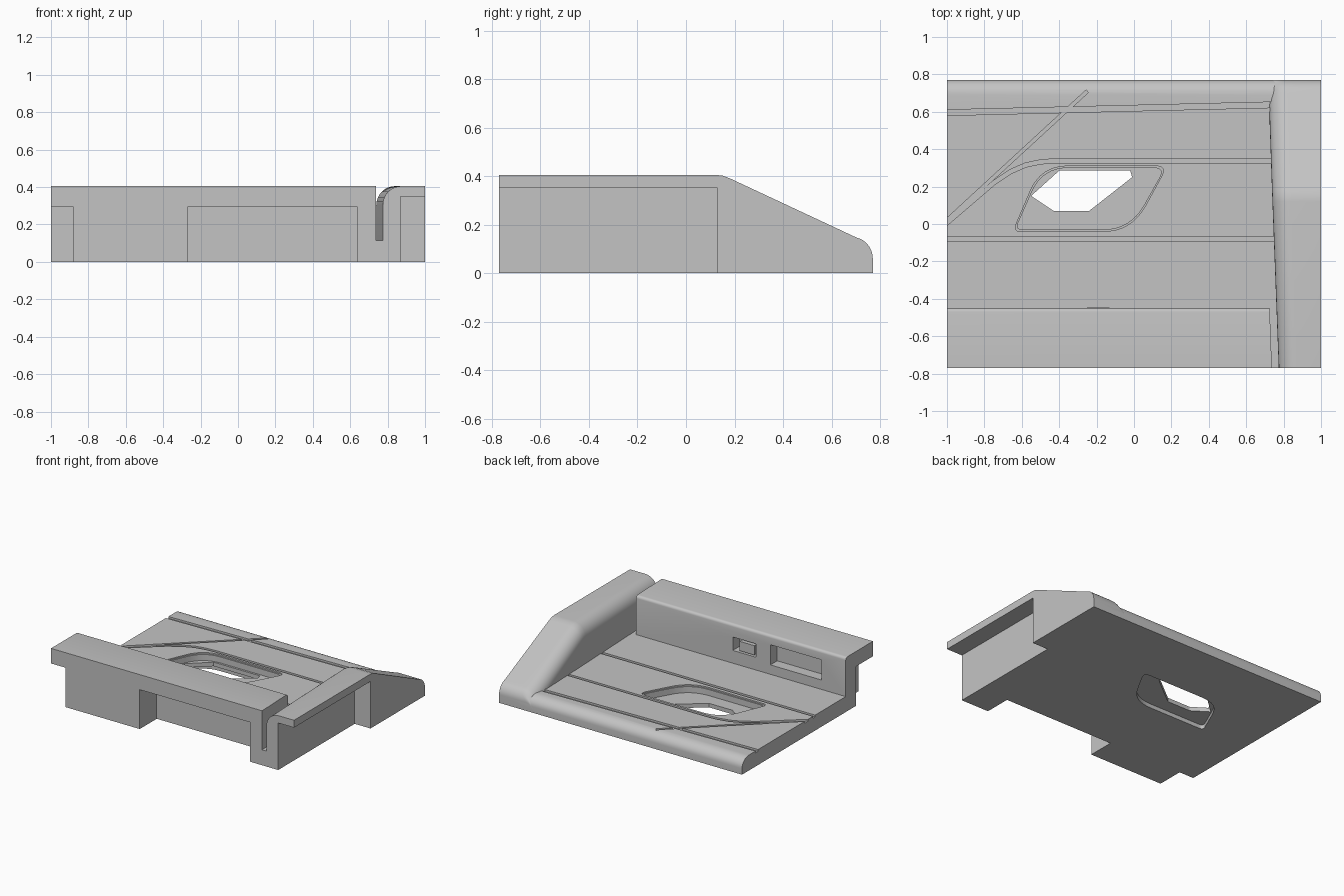
import bpy, bmesh, math
from mathutils import Vector

cube = bpy.data.objects.get("Cube")
if cube:
    bpy.data.objects.remove(cube)

grey = bpy.data.materials.new("plain grey")
grey.use_nodes = True
COLOUR = (0.55, 0.55, 0.55, 1)
grey.diffuse_color = COLOUR
grey.node_tree.nodes["Principled BSDF"].inputs["Base Color"].default_value = COLOUR

FLOOR = 0.115
TOP = 0.405


def loft(name, sections):
    """Skin matching closed sections and cap both ends."""
    bm = bmesh.new()
    rings = [[bm.verts.new(p) for p in s] for s in sections]
    for a, b in zip(rings, rings[1:]):
        for i in range(len(a)):
            j = (i + 1) % len(a)
            bm.faces.new((a[i], a[j], b[j], b[i]))
    bm.faces.new(rings[0])
    bm.faces.new(rings[-1])
    bmesh.ops.recalc_face_normals(bm, faces=bm.faces)
    mesh = bpy.data.meshes.new(name)
    bm.to_mesh(mesh)
    bm.free()
    mesh.materials.append(grey)
    obj = bpy.data.objects.new(name, mesh)
    bpy.context.collection.objects.link(obj)
    return obj


def prism(name, outline, z0, z1):
    return loft(name, [[(x, y, z) for x, y in outline] for z in (z0, z1)])


def box(name, x0, x1, y0, y1, z0, z1):
    return prism(name, [(x0, y0), (x1, y0), (x1, y1), (x0, y1)], z0, z1)


def rounded(corners, radii, steps=8):
    """Closed outline with softened corners."""
    pts = []
    pv = [Vector(c) for c in corners]
    for i, p in enumerate(pv):
        a = p + (pv[i - 1] - p).normalized() * radii[i]
        b = p + (pv[(i + 1) % len(pv)] - p).normalized() * radii[i]
        for k in range(steps + 1):
            t = k / steps
            pts.append(tuple(a * (1 - t) ** 2 + p * 2 * t * (1 - t) + b * t * t))
    return pts


def arc(cy, cz, ry, rz, start, end, steps=8):
    angles = [math.radians(start + (end - start) * i / steps) for i in range(steps + 1)]
    return [(cy + ry * math.cos(a), cz + rz * math.sin(a)) for a in angles]


def ribbon(path, width):
    """Outline of a strip of even width along a path."""
    pv = [Vector(p) for p in path]
    left, right = [], []
    for i, p in enumerate(pv):
        d = (pv[min(i + 1, len(pv) - 1)] - pv[max(i - 1, 0)]).normalized()
        n = Vector((-d.y, d.x)) * width / 2
        left.append(tuple(p + n))
        right.append(tuple(p - n))
    return left + right[::-1]


def cut(target, cutter):
    mod = target.modifiers.new("cut", "BOOLEAN")
    mod.operation = "DIFFERENCE"
    mod.solver = "EXACT"
    mod.object = cutter
    bpy.context.view_layer.objects.active = target
    bpy.ops.object.modifier_apply(modifier=mod.name)
    bpy.data.objects.remove(cutter)


# Base plate and front wall share one side profile (y, z)
profile = [(-0.77, 0), (-0.77, TOP)]
profile += arc(-0.47, TOP - 0.02, 0.02, 0.02, 90, 0, 4)
profile += [(-0.45, FLOOR)]
profile += arc(0.69, 0.045, 0.08, 0.07, 90, 0)
profile += [(0.77, 0)]
body = loft("plate_and_wall", [[(x, y, z) for y, z in profile] for x in (-1, 0.8)])

# Narrow slot between the wall and the side ridge
cut(body, prism("slot_cutter", [(0.725, -0.44), (0.742, -0.9), (0.9, -0.9), (0.9, -0.44)],
                FLOOR, 1))

# Recesses under the wall
for x0, x1 in ((-1.1, -0.88), (-0.27, 0.64)):
    cut(body, box("recess_cutter", x0, x1, -0.9, -0.57, -0.1, 0.293))

# Pockets in the inner wall face
for x0, x1, z0, z1 in ((-0.26, -0.07, 0.21, 0.31), (-0.80, -0.38, 0.185, 0.335)):
    cut(body, box("pocket_cutter", x0, x1, -0.53, -0.4, z0, z1))

# Slanted opening: recessed above and below a thin web with a smaller window
corners = [(-0.635, -0.03), (-0.02, -0.03), (0.165, 0.30), (-0.49, 0.30)]
radii = [0.04, 0.15, 0.06, 0.14]
opening = rounded(corners, radii)
rim = [(-0.24 + (x + 0.24) * 1.03, 0.135 + (y - 0.135) * 1.06) for x, y in opening]
window = [(-0.55, 0.15), (-0.43, 0.07), (-0.24, 0.07), (-0.01, 0.25), (-0.02, 0.285), (-0.40, 0.285)]
cut(body, prism("rim_cutter", rim, FLOOR - 0.01, 0.2))
cut(body, prism("upper_opening_cutter", opening, 0.06, 0.2))
cut(body, prism("lower_opening_cutter", opening, -0.1, 0.03))
cut(body, prism("window_cutter", window, -0.1, 0.2))

# Shallow grooves across the plate
grooves = [
    ([(-1.1, -0.078), (0.9, -0.078)], 0.024),
    ([(-1.1, 0.593), (0.9, 0.641)], 0.03),
    ([(-1.1, -0.072), (-0.25, 0.71)], 0.018),
    ([(0.9, 0.338), (-0.42, 0.338), (-0.50, 0.332), (-0.58, 0.315), (-0.66, 0.28),
      (-0.75, 0.22), (-1.1, -0.08)], 0.022),
]
for path, width in grooves:
    cut(body, prism("groove_cutter", ribbon(path, width), FLOOR - 0.014, 0.2))

# Small catch inside the small pocket
catch = box("pocket_catch", -0.25, -0.13, -0.54, -0.446, 0.225, 0.295)

# Side ridge: sloping towards the back, rounded on its inner edge
spine = [(-0.77, TOP), (0.12, TOP), (0.15, 0.402), (0.18, 0.391), (0.70, 0.148)]
spine += arc(0.68, 0.06, 0.09, 0.09, 62, 0)
sections = []
for y, h in spine:
    inner = 0.72 + (0.65 - min(y, 0.65)) * 0.038
    r = min(0.1, h * 0.9)
    curve = arc(inner + r, h - r, r, r, 180, 90)
    pts = [(inner, 0)] + curve + [(1, h), (1, 0)]
    sections.append([(x, y, z) for x, z in pts])
ridge = loft("side_ridge", sections)
cut(ridge, box("overhang_cutter", 0.87, 1.1, -0.9, 0.13, -0.1, 0.35))

# Smooth the rounded areas and keep the corners crisp
bpy.ops.object.select_all(action="DESELECT")
for obj in (body, ridge, catch):
    obj.select_set(True)
bpy.context.view_layer.objects.active = body
bpy.ops.object.shade_smooth_by_angle(angle=math.radians(30))
